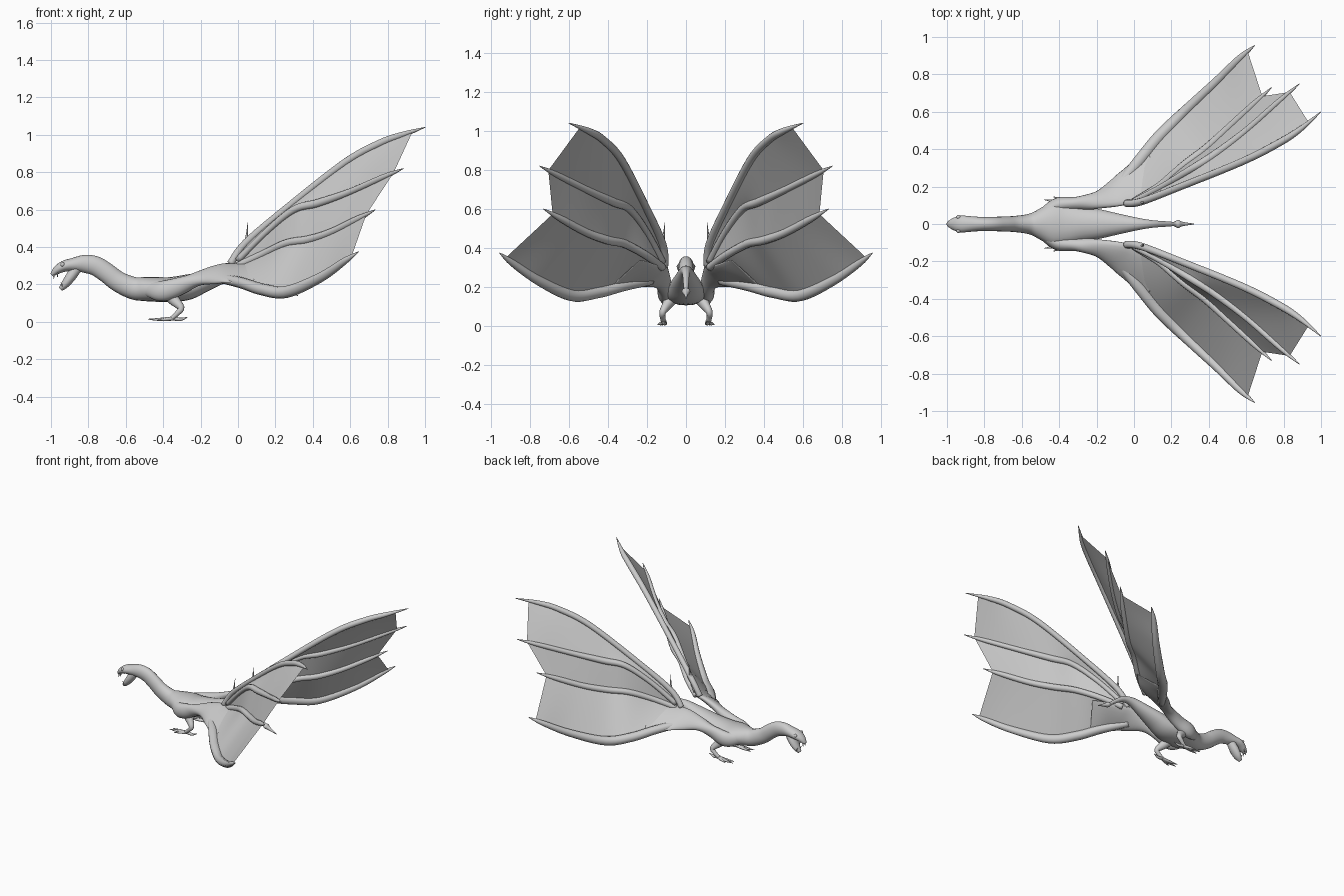
import bpy, bmesh, math
from mathutils import Vector

mat = bpy.data.materials.new("stone grey")
mat.diffuse_color = (0.6, 0.6, 0.6, 1)


def spline(pts, t):
    """Smooth curve through the stations, t from 0 to 1."""
    f = min(max(t, 0), 1) * (len(pts) - 1)
    i = min(int(f), len(pts) - 2)
    u = f - i
    p = [pts[min(max(k, 0), len(pts) - 1)] for k in (i - 1, i, i + 1, i + 2)]
    return [0.5 * (2 * b + (c - a) * u + (2 * a - 5 * b + 4 * c - d) * u * u
                   + (3 * b - a - 3 * c + d) * u ** 3) for a, b, c, d in zip(*p)]


def finish(name, bm, mirror):
    bmesh.ops.recalc_face_normals(bm, faces=bm.faces)
    me = bpy.data.meshes.new(name)
    bm.to_mesh(me)
    bm.free()
    me.materials.append(mat)
    ob = bpy.data.objects.new(name, me)
    bpy.context.collection.objects.link(ob)
    for p in me.polygons:
        p.use_smooth = True
    if mirror:
        ob.modifiers.new("mirror", 'MIRROR').use_axis = (False, True, False)
    return ob


def bridge(bm, rows, closed):
    n = len(rows[0])
    for a, b in zip(rows, rows[1:]):
        for j in range(n if closed else n - 1):
            k = (j + 1) % n
            bm.faces.new((a[j], a[k], b[k], b[j]))


def tube(name, stations, mirror=True, sides=14, steps=5):
    """Loft of ellipses; station = x, y, z, half width, half height, roll in degrees."""
    st = [tuple(s) + (0,) * (6 - len(s)) for s in stations]
    n = (len(st) - 1) * steps
    bm = bmesh.new()
    rows = []
    for i in range(n + 1):
        x, y, z, a, b, roll = spline(st, i / n)
        t = Vector(spline(st, (i + .5) / n)[:3]) - Vector(spline(st, (i - .5) / n)[:3])
        t.normalize()
        side = (Vector((0, 1, 0)) - t * t.y).normalized()
        up = t.cross(side)
        row = []
        for j in range(sides):
            w = 2 * math.pi * j / sides
            r = math.radians(roll)
            ca, sb = max(a, .0015) * math.cos(w), max(b, .0015) * math.sin(w)
            row.append(bm.verts.new(Vector((x, y, z))
                       + side * (ca * math.cos(r) - sb * math.sin(r))
                       + up * (ca * math.sin(r) + sb * math.cos(r))))
        rows.append(row)
    bridge(bm, rows, True)
    bm.faces.new(rows[0])
    bm.faces.new(rows[-1])
    return finish(name, bm, mirror)


def membrane(name, a, b, end=.9, n=30, m=8):
    """Thin skin stretched between two finger bones."""
    bm = bmesh.new()
    rows = []
    for i in range(n + 1):
        p, q = (Vector(spline(f, end * i / n)[:3]) for f in (a, b))
        rows.append([bm.verts.new(p.lerp(q, j / m)) for j in range(m + 1)])
    bridge(bm, rows, False)
    return finish(name, bm, True)


# Skull, neck, torso and tail in one sweep
body = [(-.995, .25, .012, .01), (-.97, .275, .03, .022), (-.93, .297, .045, .03),
        (-.88, .306, .042, .036), (-.82, .31, .038, .048), (-.76, .298, .038, .052),
        (-.70, .26, .04, .053), (-.64, .215, .043, .055), (-.56, .18, .055, .06),
        (-.50, .175, .085, .064), (-.43, .173, .122, .066), (-.36, .173, .115, .066),
        (-.27, .185, .095, .068), (-.18, .215, .078, .055), (-.08, .25, .055, .043),
        (.02, .28, .033, .03), (.10, .272, .02, .02), (.18, .22, .014, .013),
        (.215, .19, .012, .012), (.235, .178, .022, .018), (.26, .166, .012, .012),
        (.32, .14, .002, .002)]
tube("body", [(x, 0, z, a, b) for x, z, a, b in body], False, 20, 4)

# Open lower jaw, teeth and eyes
tube("lower_jaw", [(-.865, 0, .285, .03, .03), (-.895, 0, .24, .036, .028),
                   (-.925, 0, .2, .03, .022), (-.95, 0, .174, .012, .012)], False)
for i, (x, y, z) in enumerate([(-.985, .012, .25), (-.965, .024, .262)]):
    tube(f"upper_tooth_{i}", [(x, y, z, .005, .005), (x, y, z - .022, .001, .001)], True, 6, 1)
tube("lower_tooth", [(-.935, .02, .19, .005, .005), (-.948, .02, .21, .001, .001)], True, 6, 1)
bm = bmesh.new()
bmesh.ops.create_uvsphere(bm, u_segments=12, v_segments=8, radius=.012)
bmesh.ops.translate(bm, verts=bm.verts, vec=(-.938, .036, .306))
finish("eye", bm, True)

# Legs with clawed toes
tube("leg", [(-.37, .07, .165, .055, .05), (-.345, .09, .12, .03, .032),
             (-.305, .118, .075, .018, .019), (-.325, .12, .045, .014, .014),
             (-.355, .112, .018, .014, .012)])
for i, (x, y, z) in enumerate([(-.48, .13, .014), (-.47, .10, .012), (-.43, .145, .008), (-.27, .107, .025)]):
    tube(f"toe_{i}", [(-.345, .112, .018, .012, .011),
                      ((x - .345) / 2, (y + .112) / 2, .013, .01, .009), (x, y, z, .002, .002)], True, 8)

# Flattened wing arm from shoulder to wrist, fading into the wing skin
tube("wing_arm", [(-.52, .04, .175, .01, .02), (-.47, .075, .17, .025, .04),
                  (-.40, .103, .165, .04, .055), (-.30, .11, .195, .036, .046, -10),
                  (-.2, .127, .235, .052, .032, -32), (-.1, .165, .257, .088, .028, -32),
                  (-.02, .205, .26, .105, .02, -28), (.06, .26, .262, .115, .008, -30),
                  (.12, .31, .27, .115, .002, -32)], True, 18)

# Four wing fingers, top to bottom
upper = [(-.04, .11, .31, .02, .02), (.04, .12, .42, .02, .02), (.25, .20, .60, .019, .019),
         (.57, .33, .85, .02, .02), (.76, .425, .955, .02, .02), (.88, .50, 1.0, .016, .016),
         (1.0, .60, 1.04, .002, .002)]
second = [(0, .12, .33, .018, .018), (.15, .20, .48, .017, .017), (.30, .29, .60, .02, .02),
          (.43, .37, .635, .022, .022), (.60, .50, .695, .018, .018), (.78, .66, .775, .015, .015),
          (.885, .75, .82, .002, .002)]
third = [(0, .12, .30, .02, .02), (.13, .20, .36, .02, .02), (.26, .31, .42, .021, .021),
         (.38, .40, .44, .022, .022), (.50, .51, .48, .02, .02), (.64, .64, .55, .017, .017),
         (.735, .73, .60, .002, .002)]
lower = [(-.1, .18, .235, .025, .025), (.02, .325, .208, .034, .03), (.13, .46, .173, .034, .032),
         (.26, .59, .16, .03, .032), (.44, .76, .237, .024, .026), (.57, .89, .325, .018, .018),
         (.645, .955, .375, .002, .002)]
fingers = [upper, second, third, lower]
for n, f in zip(("upper", "second", "third", "lower"), fingers):
    tube(n + "_finger", f, True, 12, 6)
for n, a, b in zip(("upper", "middle", "lower"), fingers, fingers[1:]):
    membrane(n + "_membrane", a, b)

# Thumb claw at the wrist
tube("thumb_claw", [(.04, .118, .42, .012, .012), (.047, .114, .46, .006, .006),
                    (.052, .108, .53, .001, .001)], True, 8)
